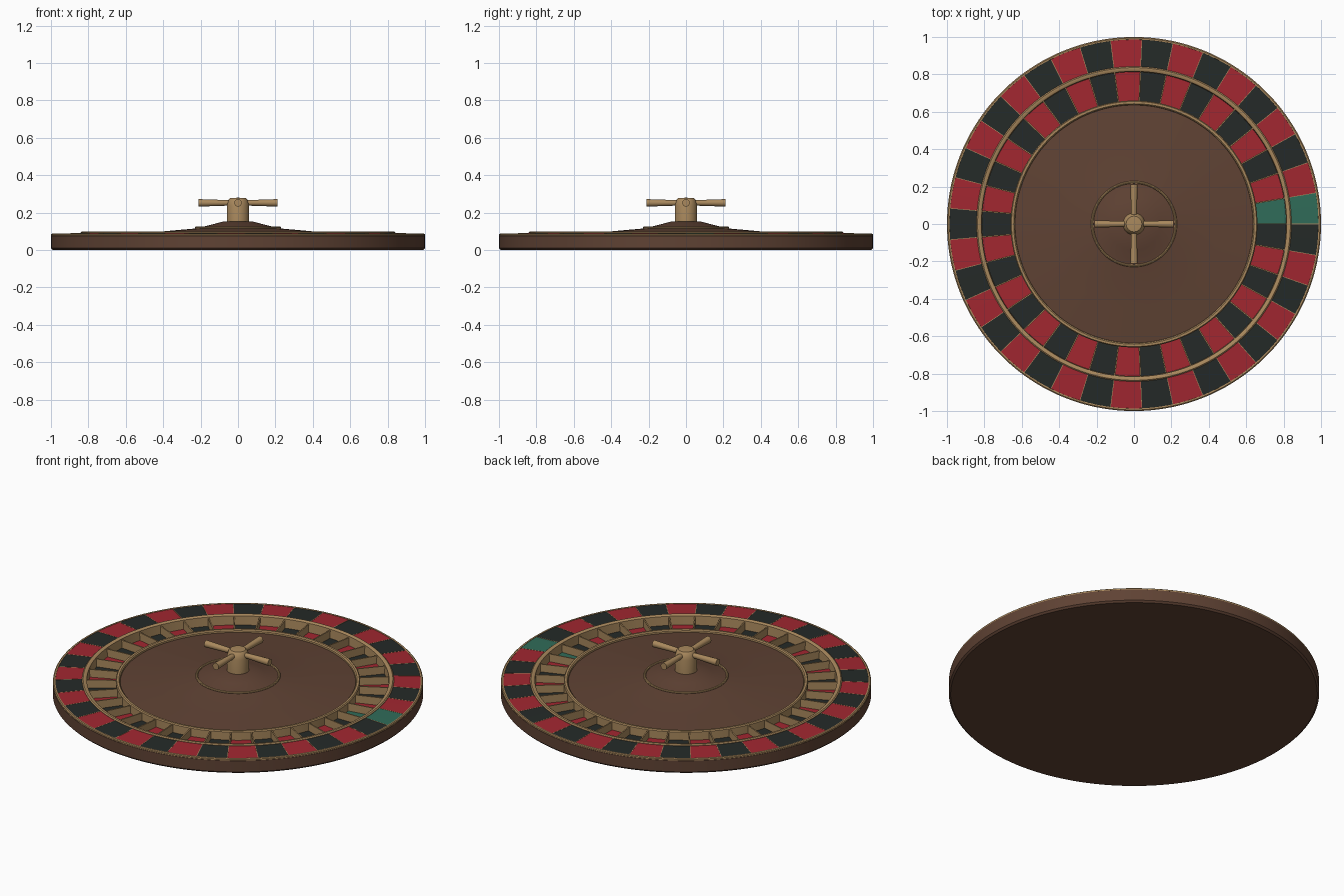
import bpy, bmesh, math
from mathutils import Matrix

if "Cube" in bpy.data.objects:
    bpy.data.objects.remove(bpy.data.objects["Cube"])

SECTORS = 37
STEPS = 4                      # lathe segments per sector
N = SECTORS * STEPS
DELTA = 2 * math.pi / SECTORS


def material(name, rgb):
    m = bpy.data.materials.new(name)
    m.diffuse_color = (*rgb, 1)
    m.use_nodes = True
    m.node_tree.nodes["Principled BSDF"].inputs["Base Color"].default_value = m.diffuse_color
    return m


wood = material("wood", (0.115, 0.055, 0.034))
brass = material("brass", (0.40, 0.25, 0.11))
red = material("red", (0.36, 0.02, 0.03))
black = material("black", (0.018, 0.023, 0.021))
green = material("green", (0.03, 0.15, 0.10))


def finish(name, bm, mats, angle=35):
    bmesh.ops.remove_doubles(bm, verts=bm.verts, dist=1e-5)
    mesh = bpy.data.meshes.new(name)
    bm.to_mesh(mesh)
    bm.free()
    for m in mats:
        mesh.materials.append(m)
    ob = bpy.data.objects.new(name, mesh)
    bpy.context.collection.objects.link(ob)
    bpy.ops.object.select_all(action='DESELECT')
    ob.select_set(True)
    bpy.context.view_layer.objects.active = ob
    bpy.ops.object.shade_smooth_by_angle(angle=math.radians(angle))
    return ob


def sector_material(k):
    return 2 if k == 0 else (0 if k % 2 else 1)


def lathe(name, profile, mats, n=N, closed=False, sectors=False):
    """Turn (r, z) points around z; optionally colour the sectors."""
    bm = bmesh.new()
    rings = [[bm.verts.new((r * math.cos(2 * math.pi * i / n),
                            r * math.sin(2 * math.pi * i / n), z))
              for r, z in profile] for i in range(n)]
    count = len(profile)
    for i in range(n):
        a, b = rings[i], rings[(i + 1) % n]
        for j in range(count if closed else count - 1):
            k = (j + 1) % count
            f = bm.faces.new((a[j], b[j], b[k], a[k]))
            if sectors:
                f.material_index = sector_material(i // STEPS)
    bmesh.ops.remove_doubles(bm, verts=bm.verts, dist=1e-5)
    if not sectors:
        bmesh.ops.recalc_face_normals(bm, faces=bm.faces)
    return finish(name, bm, mats)


# wooden body: flat base, side wall, pocket trough and flared centre cone
lathe("wheel_body", [
    (0, 0), (0.99, 0), (1.0, 0.01), (1.0, 0.076), (0.99, 0.083), (0.83, 0.089),
    (0.82, 0.038), (0.65, 0.038), (0.64, 0.078), (0.45, 0.095), (0.24, 0.114),
    (0.20, 0.121), (0.14, 0.136), (0.08, 0.152), (0, 0.154)], [wood])

# coloured bands of 37 sectors
colours = [red, black, green]
lathe("number_band", [(0.988, 0.085), (0.835, 0.091)], colours, sectors=True)
lathe("pocket_floor", [(0.815, 0.04), (0.65, 0.04)], colours, sectors=True)

# brass trims
lathe("outer_trim", [(0.985, 0.08), (0.999, 0.076), (0.999, 0.084),
                     (0.994, 0.088), (0.986, 0.087)], [brass], closed=True)
lathe("pocket_outer_ring", [
    (0.842, 0.086), (0.842, 0.093), (0.836, 0.098), (0.824, 0.098),
    (0.816, 0.093), (0.813, 0.039), (0.825, 0.039)], [brass], closed=True)
lathe("pocket_inner_ring", [
    (0.660, 0.039), (0.660, 0.088), (0.655, 0.094), (0.643, 0.094),
    (0.637, 0.088), (0.635, 0.072), (0.645, 0.039)], [brass], closed=True)
lathe("cone_ring", [(0.223 + 0.007 * math.cos(t * math.pi / 4),
                     0.119 + 0.007 * math.sin(t * math.pi / 4))
                    for t in range(8)], [brass], n=96, closed=True)

# pocket dividers
bm = bmesh.new()
for k in range(SECTORS):
    mat = (Matrix.Rotation(k * DELTA, 4, 'Z')
           @ Matrix.Translation((0.737, 0, 0.063))
           @ Matrix.Diagonal((0.158, 0.007, 0.046, 1)))
    bmesh.ops.create_cube(bm, size=1, matrix=mat)
finish("pocket_dividers", bm, [brass])

# thin brass lines between the outer sectors
bm = bmesh.new()
for k in range(SECTORS):
    mat = (Matrix.Rotation(k * DELTA, 4, 'Z')
           @ Matrix.Translation((0.912, 0, 0.0875))
           @ Matrix.Rotation(math.atan(0.006 / 0.153), 4, 'Y')
           @ Matrix.Diagonal((0.15, 0.003, 0.003, 1)))
    bmesh.ops.create_cube(bm, size=1, matrix=mat)
finish("band_lines", bm, [brass])

# centre post with rounded cap
lathe("hub_post", [(0.0, 0.14), (0.06, 0.14), (0.06, 0.235), (0.057, 0.25),
                   (0.051, 0.267), (0.042, 0.277), (0.0, 0.28)], [brass], n=32)

# four turret handles, slightly thicker at the tips
bm = bmesh.new()
for k in range(4):
    mat = (Matrix.Rotation(k * math.pi / 2, 4, 'Z')
           @ Matrix.Translation((0.12, 0, 0.252))
           @ Matrix.Rotation(math.pi / 2, 4, 'Y'))
    bmesh.ops.create_cone(bm, cap_ends=True, segments=20, radius1=0.014,
                          radius2=0.02, depth=0.18, matrix=mat)
finish("turret_handles", bm, [brass])
